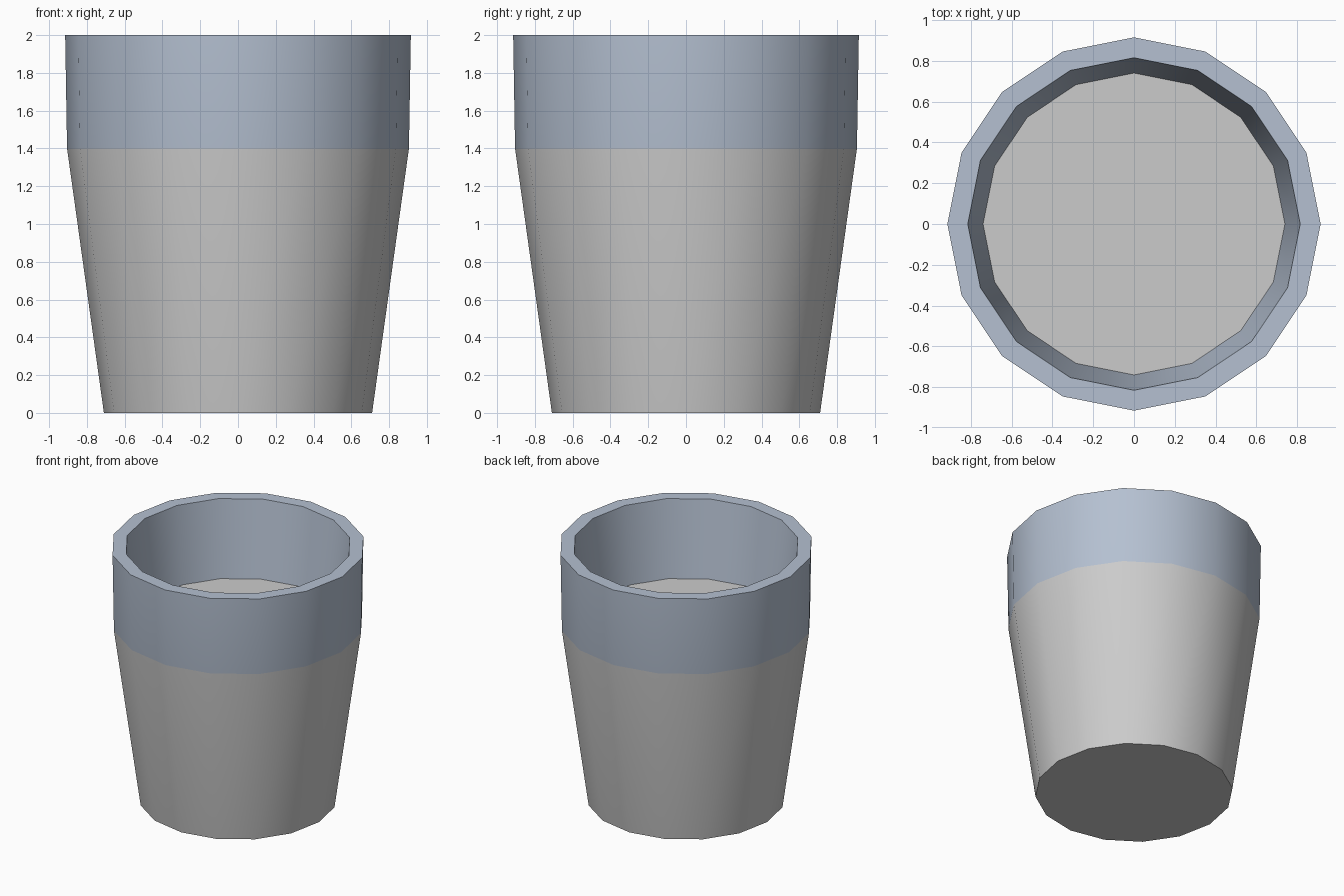
import bpy, bmesh
from math import cos, sin, pi, radians

if "Cube" in bpy.data.objects:
    bpy.data.objects.remove(bpy.data.objects["Cube"])

SIDES = 16

# Profile (radius, z): outer wall, rim, inner wall down to the pot's floor
profile = [(0.71, 0.0), (0.905, 1.4), (0.915, 2.0), (0.815, 2.0), (0.74, 1.4)]
band_material = [0, 1, 1, 1]   # 0 = grey body, 1 = coloured rim

bm = bmesh.new()
rings = [[bm.verts.new((r * cos(2 * pi * i / SIDES), r * sin(2 * pi * i / SIDES), z))
          for i in range(SIDES)] for r, z in profile]

# Side bands
for lower, upper, mat in zip(rings, rings[1:], band_material):
    for i in range(SIDES):
        j = (i + 1) % SIDES
        face = bm.faces.new((lower[i], lower[j], upper[j], upper[i]))
        face.material_index = mat

# Underside and inner floor
bm.faces.new(rings[0][::-1])
bm.faces.new(rings[-1])

mesh = bpy.data.meshes.new("flower_pot")
bm.to_mesh(mesh)
bm.free()
pot = bpy.data.objects.new("flower_pot", mesh)
bpy.context.collection.objects.link(pot)

# Grey body and blue-grey rim
mesh.materials.append(None)
rim = bpy.data.materials.new("rim_blue_grey")
rim.diffuse_color = (0.46, 0.53, 0.64, 1)
rim.use_nodes = True
rim.node_tree.nodes["Principled BSDF"].inputs["Base Color"].default_value = rim.diffuse_color
mesh.materials.append(rim)

# Soft sides, sharp rim and base edges
bpy.context.view_layer.objects.active = pot
pot.select_set(True)
bpy.ops.object.shade_smooth_by_angle(angle=radians(30))
